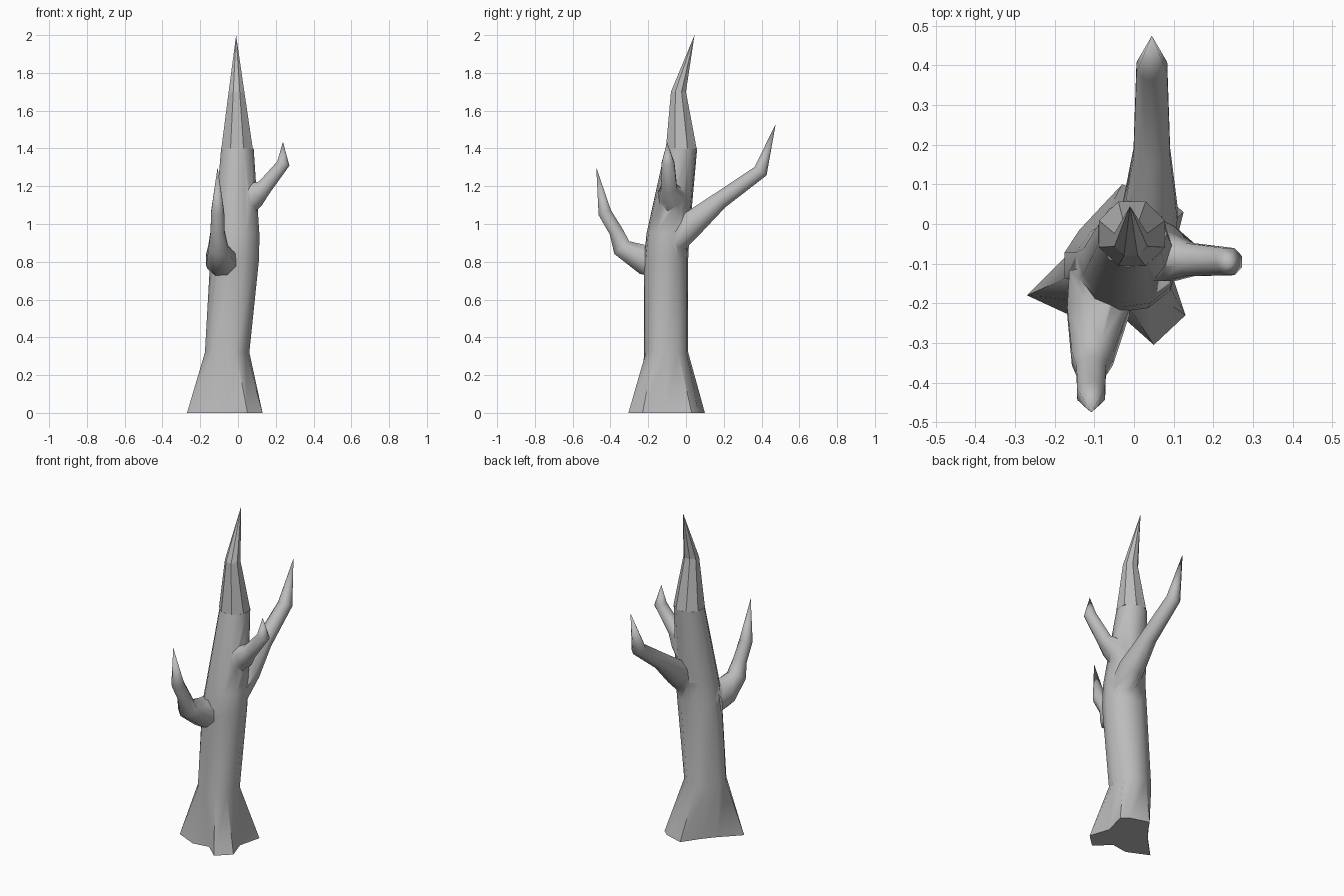
import bpy, bmesh, math
from mathutils import Vector

if "Cube" in bpy.data.objects:
    bpy.data.objects.remove(bpy.data.objects["Cube"], do_unlink=True)

bark = bpy.data.materials.new("grey_bark")
bark.use_nodes = True
bark.diffuse_color = (0.5, 0.5, 0.5, 1)
bark.node_tree.nodes["Principled BSDF"].inputs["Base Color"].default_value = (0.5, 0.5, 0.5, 1)


def loft(name, rings, tip=None, flat_tip=True, smooth=True):
    """Skin equal-sized rings, close the start, and end in a point or a cap."""
    bm = bmesh.new()
    loops = [[bm.verts.new(p) for p in ring] for ring in rings]
    n = len(loops[0])
    for a, b in zip(loops, loops[1:]):
        for i in range(n):
            j = (i + 1) % n
            bm.faces.new((a[i], a[j], b[j], b[i])).smooth = smooth
    bm.faces.new(loops[0][::-1])
    if tip:
        top = bm.verts.new(tip)
        for i in range(n):
            f = bm.faces.new((loops[-1][i], loops[-1][(i + 1) % n], top))
            f.smooth = smooth and not flat_tip
    else:
        bm.faces.new(loops[-1])
    bmesh.ops.recalc_face_normals(bm, faces=bm.faces)
    mesh = bpy.data.meshes.new(name)
    bm.to_mesh(mesh)
    bm.free()
    mesh.materials.append(bark)
    obj = bpy.data.objects.new(name, mesh)
    bpy.context.collection.objects.link(obj)
    return obj


def ellipse(x, y, z, rx, ry, sides, phase=0.0):
    steps = [2 * math.pi * (i + phase) / sides for i in range(sides)]
    return [Vector((x + rx * math.cos(t), y + ry * math.sin(t), z)) for t in steps]


def branch(name, path, tip, side, sides=8):
    """Tapered limb through (x, y, z, radius) points; side is its cross axis."""
    pts = [Vector(p[:3]) for p in path] + [Vector(tip)]
    side = Vector(side)
    rings = []
    for k, p in enumerate(path):
        fwd = (pts[k + 1] - pts[k]).normalized()
        if k:
            fwd += (pts[k] - pts[k - 1]).normalized()
        up = side.cross(fwd).normalized()
        turns = [2 * math.pi * (i + 0.5) / sides for i in range(sides)]
        rings.append([pts[k] + p[3] * (side * math.cos(t) + up * math.sin(t)) for t in turns])
    return loft(name, rings, tip)


# Trunk: spreading root outline, then rounder rings up to the break
roots = [(0.09, -0.11), (0.125, 0.03), (0.085, 0.065), (-0.03, 0.1), (-0.1, 0.0),
         (-0.16, -0.07), (-0.27, -0.18), (-0.14, -0.24), (-0.04, -0.225),
         (0.05, -0.305), (0.13, -0.23)]
SIDES = len(roots)
trunk = loft("trunk", [
    [Vector((x, y, 0)) for x, y in roots],
    ellipse(-0.06, -0.105, 0.32, 0.12, 0.118, SIDES),
    ellipse(-0.02, -0.105, 0.82, 0.132, 0.118, SIDES),
    ellipse(-0.01, -0.095, 0.95, 0.123, 0.115, SIDES),
    ellipse(-0.005, -0.025, 1.4, 0.088, 0.085, SIDES),
])

# Limbs
limbs = [
    branch("back_branch", [(0.03, -0.07, 0.9, 0.075), (0.04, 0.03, 1.0, 0.075),
                           (0.045, 0.18, 1.125, 0.05), (0.045, 0.395, 1.28, 0.042)],
           (0.045, 0.475, 1.53), (1, 0, 0)),
    branch("front_branch", [(-0.08, -0.12, 0.8, 0.09), (-0.09, -0.22, 0.81, 0.085),
                            (-0.105, -0.34, 0.875, 0.056), (-0.108, -0.37, 0.96, 0.04),
                            (-0.108, -0.43, 1.06, 0.038)],
           (-0.108, -0.475, 1.3), (1, 0, 0)),
    branch("left_branch", [(0.03, -0.06, 1.11, 0.085), (0.085, -0.075, 1.155, 0.075),
                           (0.14, -0.09, 1.195, 0.045), (0.24, -0.095, 1.32, 0.037)],
           (0.238, -0.1, 1.435), (0, 1, 0)),
]

# Merge the limbs into the trunk
bpy.context.view_layer.objects.active = trunk
for limb in limbs:
    mod = trunk.modifiers.new("join", "BOOLEAN")
    mod.operation = "UNION"
    mod.solver = "EXACT"
    mod.object = limb
    bpy.ops.object.modifier_apply(modifier=mod.name)
    bpy.data.objects.remove(limb, do_unlink=True)
trunk.data.set_sharp_from_angle(angle=math.radians(50))
trunk.name = "trunk_and_branches"

# Splintered, faceted top
loft("splintered_top", [
    ellipse(-0.005, -0.025, 1.4, 0.09, 0.088, 8, 0.5),
    ellipse(-0.008, -0.04, 1.7, 0.045, 0.043, 8, 0.5),
], tip=(-0.01, 0.045, 2.0), smooth=False)
